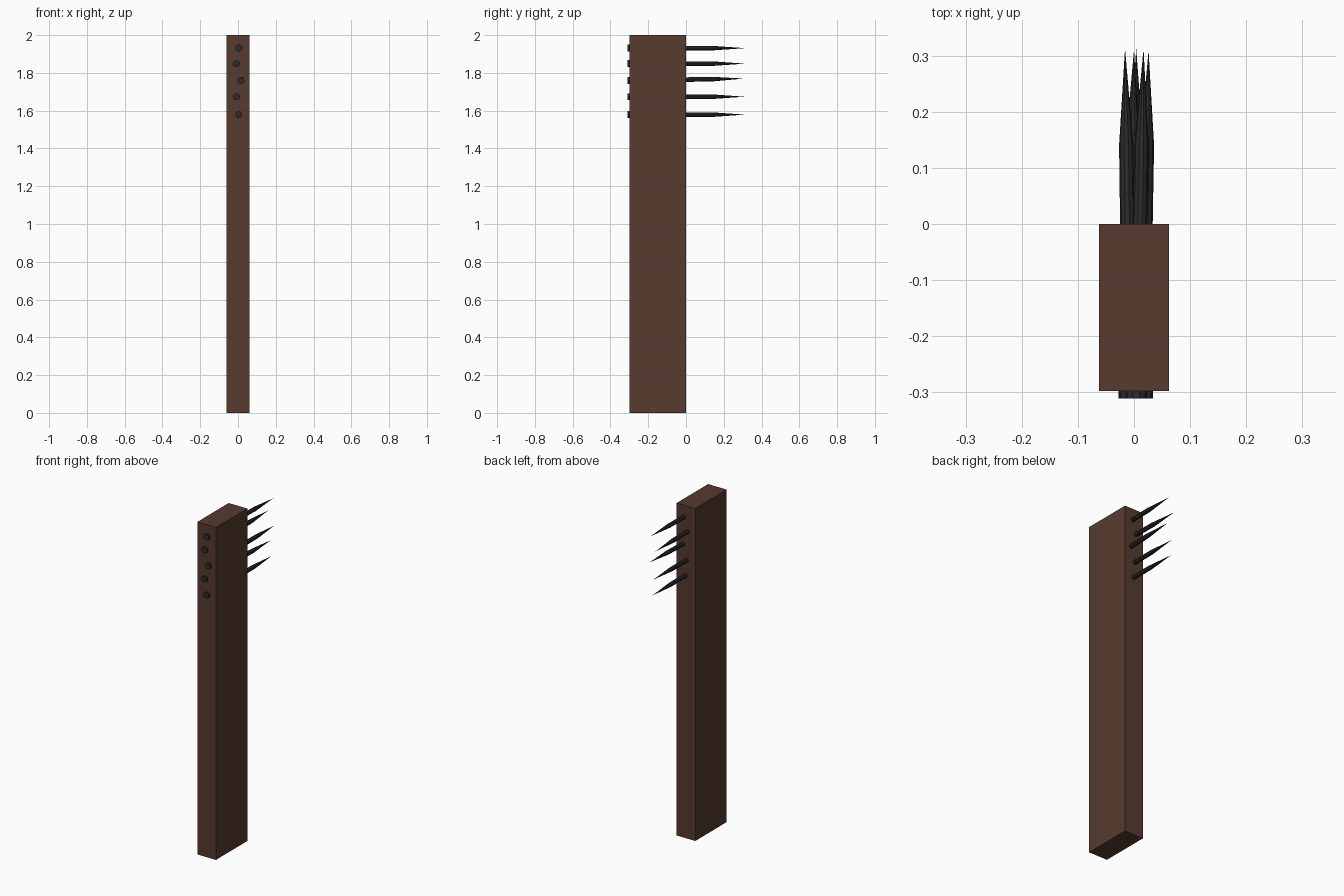
import bpy, bmesh, math
from mathutils import Vector

if "Cube" in bpy.data.objects:
    bpy.data.objects.remove(bpy.data.objects["Cube"])


def material(name, rgb):
    m = bpy.data.materials.new(name)
    m.diffuse_color = (*rgb, 1)
    m.use_nodes = True
    m.node_tree.nodes["Principled BSDF"].inputs["Base Color"].default_value = m.diffuse_color
    return m


wood = material("dark brown wood", (0.095, 0.043, 0.026))
iron = material("dark iron", (0.027, 0.024, 0.026))


def add_object(name, bm, mat):
    bmesh.ops.recalc_face_normals(bm, faces=bm.faces)
    me = bpy.data.meshes.new(name)
    bm.to_mesh(me)
    bm.free()
    me.materials.append(mat)
    ob = bpy.data.objects.new(name, me)
    bpy.context.collection.objects.link(ob)
    return ob


# Wooden plank
bm = bmesh.new()
bmesh.ops.create_cube(bm, size=1)
for v in bm.verts:
    v.co = Vector((v.co.x * 0.124, v.co.y * 0.298 - 0.149, v.co.z * 2 + 1))
add_object("plank", bm, wood)

SIDES = 10


def nail(name, x0, z0, x1, y1, z1):
    """Revolved nail: flat head, straight shank, long conical point."""
    start, tip = Vector((x0, -0.311, z0)), Vector((x1, y1, z1))
    # (y position, radius) along the leaning axis
    profile = [(-0.311, 0.019), (-0.294, 0.019), (-0.294, 0.0128), (0.14, 0.0128)]
    bm = bmesh.new()
    rings = []
    for y, r in profile:
        c = start.lerp(tip, (y - start.y) / (tip.y - start.y))
        rings.append([bm.verts.new(c + Vector((r * math.cos(a), 0, r * math.sin(a))))
                      for a in (2 * math.pi * i / SIDES for i in range(SIDES))])
    end = bm.verts.new(tip)
    bm.faces.new(rings[0])
    for i in range(SIDES):
        j = (i + 1) % SIDES
        for a, b in zip(rings, rings[1:]):
            bm.faces.new((a[i], a[j], b[j], b[i]))
        bm.faces.new((rings[-1][i], rings[-1][j], end))
    add_object(name, bm, iron)


# Five slightly crooked nails: head x, head z, tip x, tip y, tip z
nails = [(0.004, 1.931, 0.017, 0.312, 1.931),
         (-0.008, 1.849, -0.016, 0.313, 1.849),
         (0.015, 1.759, 0.026, 0.309, 1.770),
         (-0.009, 1.674, 0.000, 0.311, 1.674),
         (0.004, 1.579, 0.004, 0.312, 1.579)]
for i, n in enumerate(nails):
    nail(f"nail_{i + 1}", *n)
